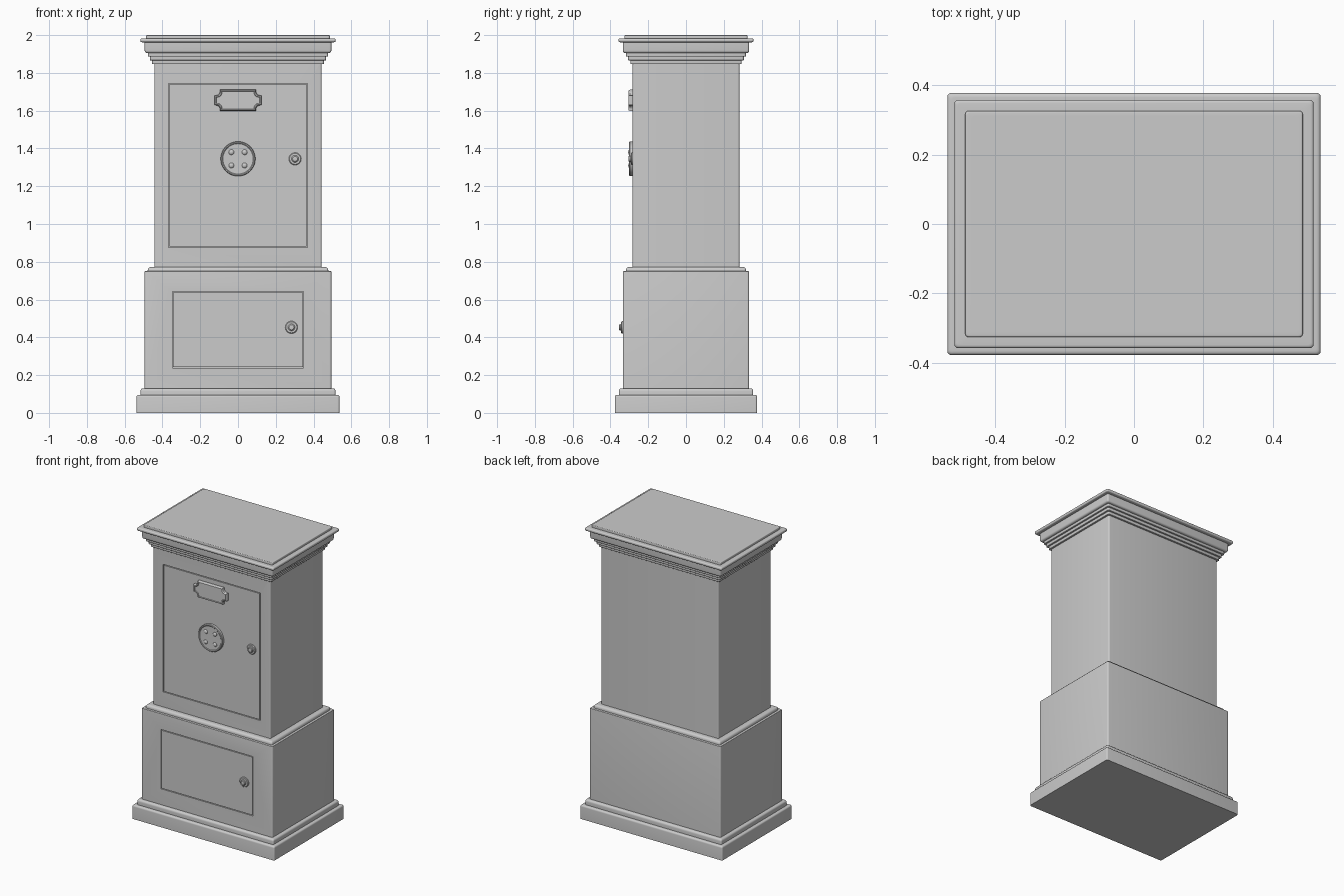
import bpy, bmesh, math
from mathutils import Vector

if "Cube" in bpy.data.objects:
    bpy.data.objects.remove(bpy.data.objects["Cube"])


def loft(name, rings):
    """Skin a stack of equal-length closed rings and cap both ends."""
    bm = bmesh.new()
    loops = [[bm.verts.new(p) for p in ring] for ring in rings]
    n = len(loops[0])
    for a, b in zip(loops, loops[1:]):
        for i in range(n):
            j = (i + 1) % n
            bm.faces.new((a[i], a[j], b[j], b[i]))
    bm.faces.new(loops[0][::-1])
    bm.faces.new(loops[-1])
    bmesh.ops.recalc_face_normals(bm, faces=bm.faces)
    mesh = bpy.data.meshes.new(name)
    bm.to_mesh(mesh)
    bm.free()
    ob = bpy.data.objects.new(name, mesh)
    bpy.context.collection.objects.link(ob)
    return ob


def smooth(ob):
    bpy.ops.object.select_all(action='DESELECT')
    bpy.context.view_layer.objects.active = ob
    ob.select_set(True)
    bpy.ops.object.shade_smooth_by_angle(angle=math.radians(35))


def fillet(points, steps=4):
    """Round the corners of an open (half width, z, radius) profile."""
    out = []
    for i, (x, z, r) in enumerate(points):
        p = Vector((x, z))
        if r == 0 or i in (0, len(points) - 1):
            out.append(p)
            continue
        a = p + (Vector(points[i - 1][:2]) - p).normalized() * r
        b = p + (Vector(points[i + 1][:2]) - p).normalized() * r
        for k in range(steps + 1):
            t = k / steps
            out.append(a * (1 - t) ** 2 + p * 2 * t * (1 - t) + b * t * t)
    return out


def rounded_rect(hx, z, r=0.01, segs=4):
    """Horizontal footprint; depth is always 0.16 less than half width."""
    hy = hx - 0.16
    ring = []
    for q, (sx, sy) in enumerate(((1, 1), (-1, 1), (-1, -1), (1, -1))):
        for k in range(segs + 1):
            a = (q + k / segs) * math.pi / 2
            ring.append((sx * (hx - r) + r * math.cos(a), sy * (hy - r) + r * math.sin(a), z))
    return ring


def moulded_case(name, profile):
    return loft(name, [rounded_rect(p.x, p.y) for p in fillet(profile)])


def box(name, x0, x1, y0, y1, z0, z1):
    return loft(name, [[(x0, y0, z), (x1, y0, z), (x1, y1, z), (x0, y1, z)] for z in (z0, z1)])


def flush_door(case, name, hx, z0, z1, face):
    """Cut a shallow pocket and set a door in it with a thin gap all round."""
    cutter = box(name + "_cutter", -hx, hx, face - 0.05, face + 0.012, z0, z1)
    cutter.hide_render = True
    cutter.hide_viewport = True
    mod = case.modifiers.new(name + "_pocket", 'BOOLEAN')
    mod.object = cutter
    mod.solver = 'EXACT'
    g = 0.005
    box(name, -hx + g, hx - g, face, face + 0.012, z0 + g, z1 - g)


def turned(name, x, z, face, profile, n=40):
    """Turned part facing the front, from (radius, height) pairs."""
    rings = [[(x + r * math.cos(i * math.tau / n), face - h, z + r * math.sin(i * math.tau / n))
              for i in range(n)] for r, h in profile]
    smooth(loft(name, rings))


# Lower cabinet: plinth, body and collar
lower = moulded_case("lower_cabinet", [
    (0.537, 0, 0), (0.537, 0.095, 0.012), (0.516, 0.095, 0), (0.516, 0.13, 0.015),
    (0.494, 0.13, 0), (0.494, 0.75, 0.003), (0.478, 0.75, 0), (0.478, 0.772, 0.018),
    (0.44, 0.772, 0)])

# Upper cabinet: body and stepped cornice
upper = moulded_case("upper_cabinet", [
    (0.443, 0.771, 0), (0.443, 1.846, 0), (0.455, 1.846, 0.004), (0.455, 1.866, 0),
    (0.466, 1.866, 0.004), (0.466, 1.886, 0), (0.477, 1.886, 0.004), (0.477, 1.905, 0),
    (0.494, 1.905, 0.014), (0.494, 1.962, 0), (0.517, 1.962, 0.009), (0.517, 1.983, 0.009),
    (0.486, 1.983, 0), (0.486, 2.0, 0.006), (0.47, 2.0, 0)])

# Doors
flush_door(upper, "upper_door", 0.367, 0.875, 1.745, -0.283)
flush_door(lower, "lower_door", 0.348, 0.238, 0.643, -0.334)
smooth(lower)
smooth(upper)

# Round vent plate with four studs
turned("vent_plate", 0, 1.345, -0.283, [
    (0.092, 0), (0.092, 0.014), (0.089, 0.018), (0.084, 0.018), (0.08, 0.015), (0.04, 0.014)])
for sx in (-1, 1):
    for sz in (-1, 1):
        turned("vent_stud", sx * 0.035, 1.345 + sz * 0.035, -0.296, [
            (0.014, 0), (0.014, 0.003), (0.011, 0.007), (0.006, 0.009), (0.002, 0.01)], 20)

# Door locks
for name, x, z, face in (("upper_lock", 0.302, 1.345, -0.283), ("lower_lock", 0.283, 0.453, -0.334)):
    turned(name, x, z, face, [
        (0.033, 0), (0.033, 0.005), (0.029, 0.009), (0.019, 0.009), (0.016, 0.012),
        (0.016, 0.018), (0.013, 0.021), (0.003, 0.022)])


# Label plate with scooped corners
def label_ring(inset, y):
    hx, hz, r = 0.125 - inset, 0.056 - inset, 0.024
    quarter = [(hx, hz - r - 0.006)]
    for k in range(7):
        a = math.radians(270 - 15 * k)
        quarter.append((hx - 0.006 + r * math.cos(a), hz - 0.006 + r * math.sin(a)))
    quarter.append((hx - r - 0.006, hz))
    ring = []
    for sx, sz, flip in ((1, 1, 1), (-1, 1, -1), (-1, -1, 1), (1, -1, -1)):
        ring += [(sx * px, y, 1.655 + sz * pz) for px, pz in quarter[::flip]]
    return ring


loft("label_plate", [label_ring(i, -0.283 - h) for i, h in (
    (0, 0), (0, 0.014), (0.004, 0.022), (0.008, 0.022), (0.010, 0.018))])
